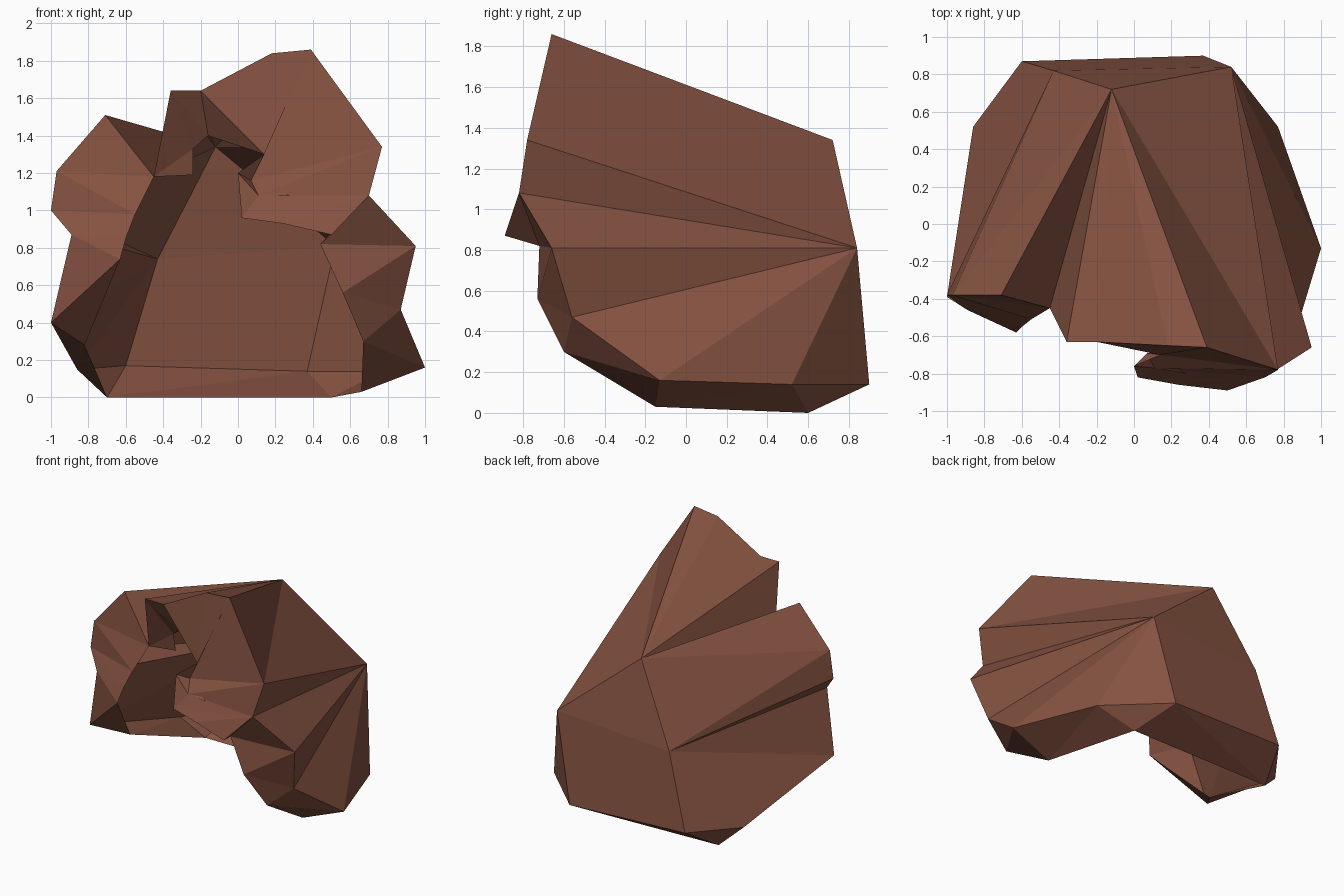
import bpy
import bmesh
from mathutils import Vector

if "Cube" in bpy.data.objects:
    bpy.data.objects.remove(bpy.data.objects["Cube"])

mat = bpy.data.materials.new("reddish brown")
mat.diffuse_color = (0.235, 0.085, 0.053, 1)
mat.use_nodes = True
mat.node_tree.nodes["Principled BSDF"].inputs["Base Color"].default_value = mat.diffuse_color


def make_object(name, polys):
    """Build a flat-shaded sheet from polygons given as point loops."""
    bm = bmesh.new()
    cache = {}

    def vert(p):
        if p not in cache:
            cache[p] = bm.verts.new(Vector(p))
        return cache[p]

    for poly in polys:
        loop = []
        for p in poly:
            if p not in loop:
                loop.append(p)
        if len(loop) > 2:
            bm.faces.new([vert(p) for p in loop])
    # split warped quads into flat triangles
    bmesh.ops.triangulate(bm, faces=bm.faces[:], quad_method='SHORT_EDGE')
    bmesh.ops.recalc_face_normals(bm, faces=bm.faces[:])
    me = bpy.data.meshes.new(name)
    bm.to_mesh(me)
    bm.free()
    me.materials.append(mat)
    ob = bpy.data.objects.new(name, me)
    bpy.context.scene.collection.objects.link(ob)
    return ob


# Back hubs from which the ribs fan out
TOP = (-0.12, 0.72, 1.34)
RIGHT = (0.52, 0.84, 0.81)
LEFT = (-0.43, 0.82, 0.74)
# Shared rim points
VALLEY = (-0.45, -0.45, 1.18)
SIDE = (0.70, -0.82, 1.08)
FOOT_L = (-0.70, 0.60, 0.0)
FOOT_R = (0.50, 0.60, 0.0)
CURL_LOW = (0.02, -0.82, 0.96)
CURL_TOP = (0.14, -0.70, 1.30)
CURL_MID = (0.07, -0.69, 1.16)
CURL_IN = (0.11, -0.77, 1.08)

# Each rib: outer edge, inner lip, back hub
hood = [
    (VALLEY, (-0.24, -0.42, 1.19), TOP),
    ((-0.36, -0.63, 1.64), (-0.24, -0.45, 1.33), TOP),
    ((-0.20, -0.63, 1.64), (-0.16, -0.50, 1.40), TOP),
    ((0.18, -0.65, 1.84), CURL_TOP, TOP),
    ((0.39, -0.66, 1.86), CURL_MID, TOP),
    ((0.77, -0.78, 1.34), CURL_IN, RIGHT),
    (SIDE, CURL_LOW, RIGHT),
    (SIDE, (0.24, -0.86, 0.93), RIGHT),
    (SIDE, (0.50, -0.89, 0.87), RIGHT),
    (SIDE, (0.44, -0.72, 0.82), RIGHT),
]
right_lobes = [
    ((0.95, -0.66, 0.81), (0.56, -0.73, 0.56), RIGHT),
    ((0.87, -0.56, 0.47), (0.67, -0.60, 0.30), RIGHT),
    ((1.00, -0.13, 0.16), (0.66, -0.15, 0.03), RIGHT),
    ((0.77, 0.52, 0.14), FOOT_R, RIGHT),
]
base = [
    ((0.37, 0.90, 0.14), FOOT_R, RIGHT),
    ((-0.60, 0.87, 0.17), FOOT_L, LEFT),
    ((-0.86, 0.52, 0.15), FOOT_L, LEFT),
]
left_lobes = [
    ((-1.00, -0.39, 0.40), (-0.82, -0.15, 0.28), LEFT),
    ((-0.89, -0.46, 0.87), (-0.63, -0.58, 0.74), LEFT),
    ((-1.00, -0.38, 1.00), (-0.60, -0.55, 0.85), LEFT),
    ((-0.97, -0.38, 1.21), (-0.55, -0.51, 0.98), LEFT),
    ((-0.71, -0.38, 1.51), VALLEY, TOP),
    (VALLEY, VALLEY, TOP),
]

# Shell: outer fans and turned-in lip between neighbouring ribs
ribs = hood + right_lobes + base + left_lobes
polys = [(TOP, RIGHT, LEFT)]
for a, b in zip(ribs, ribs[1:] + ribs[:1]):
    polys.append((a[0], b[0], b[2], a[2]))
    polys.append((b[0], a[0], a[1], b[1]))
make_object("ribbed_shell", polys)

# Small curl in the middle of the hood
tip = (0.0, -0.76, 1.20)
make_object("hood_curl", [
    (tip, CURL_LOW, CURL_IN, CURL_MID),
    (tip, CURL_MID, CURL_TOP),
    (CURL_MID, CURL_IN, (0.28, -0.80, 1.08)),
])
